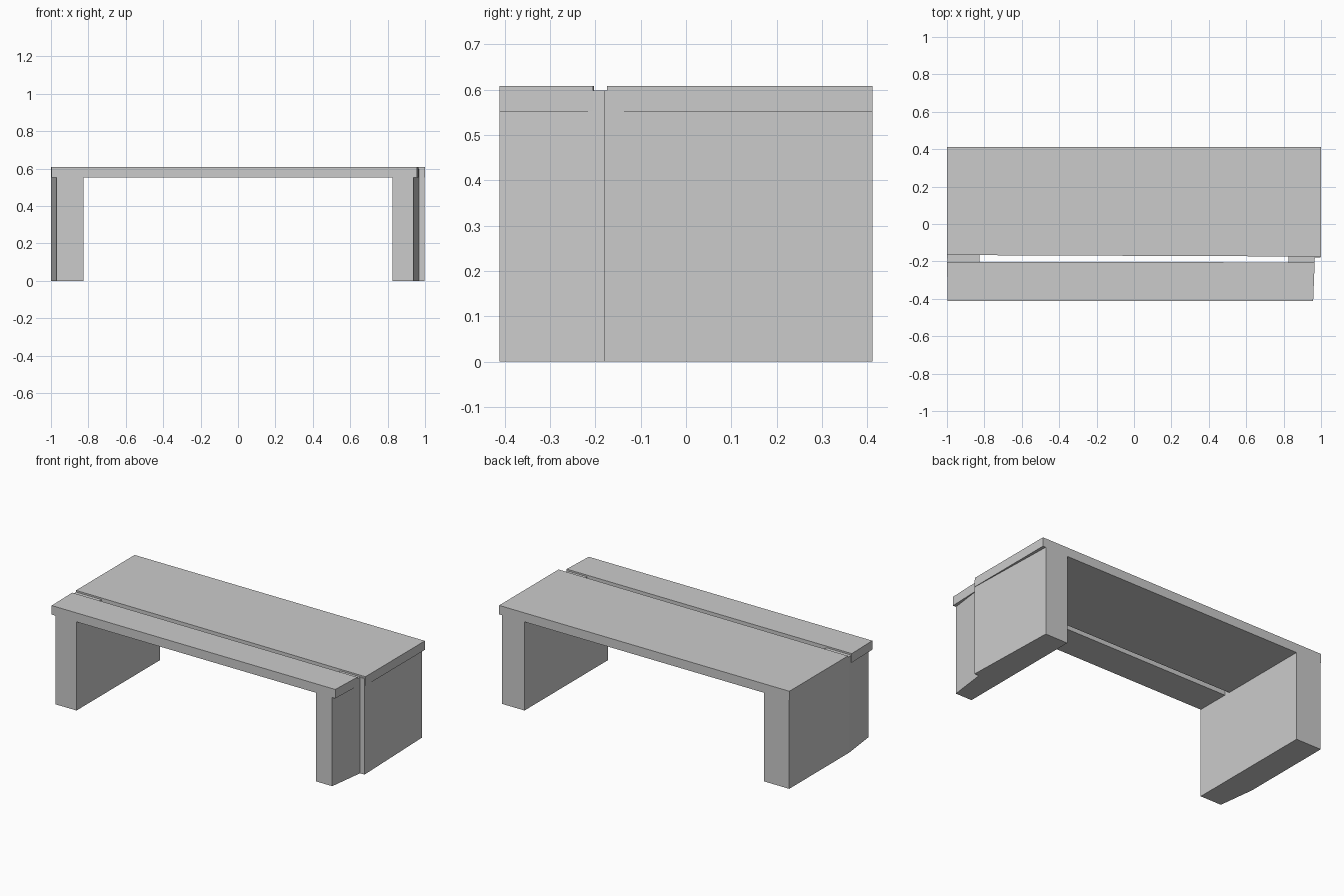
import bpy
import bmesh

if "Cube" in bpy.data.objects:
    bpy.data.objects.remove(bpy.data.objects["Cube"])


def extruded(name, outline, z0, z1):
    """Solid made by raising a flat xy outline from z0 to z1."""
    bm = bmesh.new()
    face = bm.faces.new([bm.verts.new((x, y, z0)) for x, y in outline])
    up = bmesh.ops.extrude_face_region(bm, geom=[face])["geom"]
    bmesh.ops.translate(bm, vec=(0, 0, z1 - z0),
                        verts=[v for v in up if isinstance(v, bmesh.types.BMVert)])
    bmesh.ops.recalc_face_normals(bm, faces=bm.faces)
    mesh = bpy.data.meshes.new(name)
    bm.to_mesh(mesh)
    bm.free()
    obj = bpy.data.objects.new(name, mesh)
    bpy.context.collection.objects.link(obj)
    return obj


FRONT, BACK = -0.411, 0.411
SLAB_BOTTOM, SLAB_TOP = 0.552, 0.608
LEG_TOP = 0.598      # legs are let into the slabs and show in the gap
INNER = 0.825

# Top planks, slightly out of square, with an open gap between them
extruded("back_plank", [(-1, -0.166), (1, -0.174), (1, BACK), (-1, BACK)],
         SLAB_BOTTOM, SLAB_TOP)
extruded("front_plank", [(-0.996, FRONT), (0.958, FRONT), (0.966, -0.205), (-1, -0.203)],
         SLAB_BOTTOM, SLAB_TOP)

# Left leg slab, its outer side tapering in towards the front
extruded("left_leg", [(-0.97, FRONT), (-INNER, FRONT), (-INNER, BACK),
                      (-0.999, BACK), (-0.999, -0.18)], 0, LEG_TOP).data

# The taper would stop short of the plank end; the right leg also has a step
extruded("right_leg", [(INNER, FRONT), (0.937, FRONT), (0.967, -0.18),
                       (0.998, -0.18), (0.98, BACK), (INNER, BACK)], 0, LEG_TOP)
